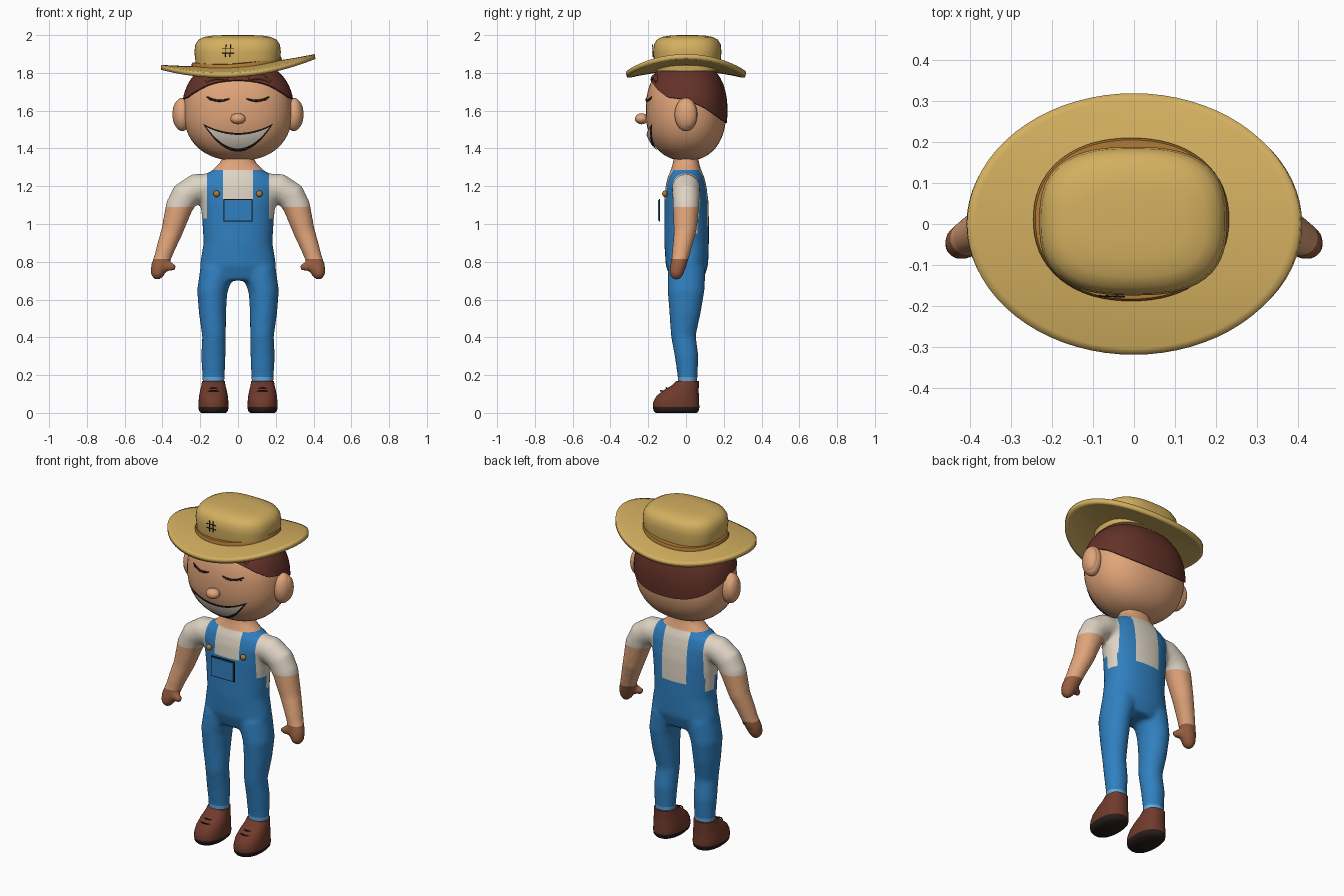
import bpy, bmesh
from math import sin, cos, pi, radians
from mathutils import Vector

cube = bpy.data.objects.get("Cube")
if cube:
    bpy.data.objects.remove(cube)


def material(name, r, g, b):
    lin = [((c / 255 + 0.055) / 1.055) ** 2.4 for c in (r, g, b)] + [1]
    m = bpy.data.materials.new(name)
    m.use_nodes = True
    m.diffuse_color = lin
    m.node_tree.nodes["Principled BSDF"].inputs["Base Color"].default_value = lin
    return m


BLUE = material("denim_blue", 48, 128, 192)
CREAM = material("cream", 222, 212, 196)
SKIN = material("skin", 224, 164, 122)
HAIR = material("hair_brown", 100, 50, 40)
GLOVE = material("glove_brown", 150, 94, 64)
SHOE = material("shoe_brown", 112, 58, 44)
STRAW = material("straw", 212, 176, 96)
BAND = material("band_ochre", 176, 122, 52)
DARK = material("dark", 40, 30, 27)
CUFF = material("cuff_light_blue", 98, 170, 222)


def make(name, verts, faces, mats, rule=None):
    """Mesh object with smooth shading, sharp creases and an optional colour rule."""
    me = bpy.data.meshes.new(name)
    me.from_pydata(verts, [], faces)
    bm = bmesh.new()
    bm.from_mesh(me)
    bmesh.ops.recalc_face_normals(bm, faces=bm.faces)
    for f in bm.faces:
        f.smooth = True
        if rule:
            f.material_index = rule(f.calc_center_median())
    bm.to_mesh(me)
    bm.free()
    me.set_sharp_from_angle(angle=radians(50))
    for m in mats:
        me.materials.append(m)
    ob = bpy.data.objects.new(name, me)
    bpy.context.collection.objects.link(ob)
    return ob


def loft(rows, s=1, e=2.0, n=40):
    """Closed tube through rows of (x, y, z, radius across, radius in y)."""
    verts, faces = [], []
    for i, (x, y, z, ru, rv) in enumerate(rows):
        a, b = rows[max(i - 1, 0)], rows[min(i + 1, len(rows) - 1)]
        t = Vector((b[0] - a[0], 0, b[2] - a[2])).normalized()
        for k in range(n):
            c, d = cos(2 * pi * k / n), sin(2 * pi * k / n)
            q = (abs(c) ** e + abs(d) ** e) ** (-1 / e)
            verts.append((s * (x + t.z * ru * c * q), y + rv * d * q, z - t.x * ru * c * q))
    for i in range(len(rows) - 1):
        for k in range(n):
            j = (k + 1) % n
            faces.append((i * n + k, i * n + j, i * n + n + j, i * n + n + k))
    faces += [tuple(range(n)), tuple(range(len(verts) - n, len(verts)))]
    return verts, faces


def ellipsoid(name, centre, radii, mat, p=2.0):
    bm = bmesh.new()
    bmesh.ops.create_uvsphere(bm, u_segments=48, v_segments=32, radius=1)
    verts = []
    for v in bm.verts:
        q = sum(abs(c) ** p for c in v.co) ** (-1 / p)
        verts.append([o + c * q * r for o, c, r in zip(centre, v.co, radii)])
    faces = [[v.index for v in f.verts] for f in bm.faces]
    bm.free()
    return make(name, verts, faces, [mat])


def stroke(name, points, r, mat):
    """Round line with tapered ends."""
    cu = bpy.data.curves.new(name, "CURVE")
    cu.dimensions = "3D"
    cu.bevel_depth, cu.bevel_resolution, cu.use_fill_caps = r, 2, True
    sp = cu.splines.new("BEZIER")
    sp.bezier_points.add(len(points) - 1)
    for i, (bp, co) in enumerate(zip(sp.bezier_points, points)):
        bp.co = co
        bp.handle_left_type = bp.handle_right_type = "AUTO"
        bp.radius = 0.55 if i in (0, len(points) - 1) else 1
    cu.materials.append(mat)
    bpy.context.collection.objects.link(bpy.data.objects.new(name, cu))


def box(name, x0, x1, y0, y1, z0, z1, mat):
    v = [(x, y, z) for x in (x0, x1) for y in (y0, y1) for z in (z0, z1)]
    f = [(0, 1, 3, 2), (4, 5, 7, 6), (0, 1, 5, 4), (2, 3, 7, 6), (0, 2, 6, 4), (1, 3, 7, 5)]
    return make(name, v, f, [mat])


# Body: torso, limbs and thumbs fused into one skin
torso = [(0, .005, .70, .16, .085), (0, .005, .78, .202, .112), (0, .003, .9, .182, .118),
         (0, .003, 1.03, .19, .118), (0, .002, 1.12, .2, .117), (0, 0, 1.2, .212, .108),
         (0, 0, 1.25, .19, .096), (0, 0, 1.285, .135, .08), (0, 0, 1.33, .09, .068), (0, 0, 1.4, .08, .06)]
leg = [(.11, .004, .76, .09, .1), (.137, 0, .64, .08, .097), (.135, -.005, .53, .072, .083),
       (.127, -.014, .41, .063, .066), (.13, .003, .3, .064, .063), (.13, .008, .2, .06, .053),
       (.13, .008, .14, .056, .05)]
arm = [(.12, 0, 1.2, .07, .07), (.22, 0, 1.19, .077, .075), (.28, 0, 1.15, .077, .072),
       (.312, 0, 1.09, .072, .07), (.35, -.005, .96, .057, .06), (.38, -.02, .88, .05, .052),
       (.4, -.03, .82, .045, .046), (.418, -.043, .77, .045, .043), (.428, -.05, .73, .036, .036),
       (.43, -.05, .707, .018, .02)]
thumb = [(.41, -.045, .79, .028, .026), (.36, -.06, .773, .024, .024), (.325, -.066, .772, .015, .015)]
verts, faces = [], []
for rows, s, e in [(torso, 1, 2.2)] + [(r, s, 2) for r in (leg, arm, thumb) for s in (1, -1)]:
    v, f = loft(rows, s, e)
    faces += [tuple(i + len(verts) for i in g) for g in f]
    verts += v
raw = make("body_raw", verts, faces, [BLUE])
rm = raw.modifiers.new("fuse", "REMESH")
rm.mode, rm.voxel_size = "VOXEL", 0.012
sm = raw.modifiers.new("soften", "SMOOTH")
sm.factor, sm.iterations = 0.5, 6
fused = bpy.data.meshes.new_from_object(raw.evaluated_get(bpy.context.evaluated_depsgraph_get()))
bpy.data.objects.remove(raw)


def clothing(c):
    x, y, z = abs(c.x), c.y, c.z
    if z > 1.285:
        return 2
    if x > .225 and z > .65:
        return 1 if z > 1.09 else 2 if z > .815 else 3
    if z < .19:
        return 4
    if x > .165:
        return 1 if z > (.95 if 0 < y < .06 else 1.03) else 0
    if x > .08:
        return 0
    return 1 if z > (1.13 if y < 0 else .99) else 0


# Clean cut lines along the garment borders
bm = bmesh.new()
bm.from_mesh(fused)
cuts = [(0, x * s) for x in (.08, .165, .225) for s in (1, -1)] + [(1, 0), (1, .06)]
cuts += [(2, z) for z in (.19, .815, .95, .99, 1.03, 1.09, 1.13, 1.285)]
for axis, d in cuts:
    no = Vector((0, 0, 0))
    no[axis] = 1
    bmesh.ops.bisect_plane(bm, geom=bm.verts[:] + bm.edges[:] + bm.faces[:], dist=1e-5,
                           plane_co=no * d, plane_no=no)
bm.verts.index_update()
make("body", [v.co[:] for v in bm.verts], [[v.index for v in f.verts] for f in bm.faces],
     [BLUE, CREAM, SKIN, GLOVE, CUFF], clothing)
bm.free()

# Chest pocket and strap buttons
box("pocket_edge", -.077, .077, -.143, -.137, 1.013, 1.132, DARK)
box("pocket", -.071, .071, -.147, -.139, 1.019, 1.126, BLUE)
for side, s in (("left", 1), ("right", -1)):
    ellipsoid(side + "_button", (s * .113, -.112, 1.16), (.017, .014, .017), BAND)

# Shoes
shoe = [(.13, -.052, 0, .066, .11), (.13, -.052, .012, .077, .12), (.13, -.052, .03, .08, .123),
        (.13, -.052, .06, .079, .121), (.13, -.044, .09, .076, .112), (.13, -.026, .12, .07, .093),
        (.13, -.004, .145, .064, .072), (.13, .008, .168, .06, .06)]
for side, s in (("left", 1), ("right", -1)):
    make(side + "_shoe", *loft(shoe, s, 2.3), [SHOE, DARK], lambda c: int(c.z < .021))
    for k in (0, 1):
        stroke(side + "_lace", [(s * .095, -.115 + k * .03, .112 + k * .014),
                                (s * .13, -.135 + k * .03, .118 + k * .014),
                                (s * .165, -.115 + k * .03, .112 + k * .014)], .004, DARK)

# Head, nose and ears
P, HEAD_Z, HEAD_R = 2.3, 1.6, (.287, .213, .265)
ellipsoid("head", (0, 0, HEAD_Z), HEAD_R, SKIN, P)
ellipsoid("nose", (0, -.235, 1.557), (.04, .035, .029), SKIN)
for side, s in (("left", 1), ("right", -1)):
    ellipsoid(side + "_ear", (s * .295, 0, 1.58), (.05, .06, .088), SKIN)
    ellipsoid(side + "_ear_rim", (s * .312, .008, 1.58), (.035, .05, .075), SKIN)


def on_face(x, z, off):
    q = 1 - abs(x / HEAD_R[0]) ** P - abs((z - HEAD_Z) / HEAD_R[2]) ** P
    return (x, -HEAD_R[1] * max(q, 0.01) ** (1 / P) - off, z)


# Hair cap ending at a swept hairline
HAIRLINE = [(-.3, 1.85), (-.19, 1.765), (-.15, 1.71), (-.1, 1.672), (0, 1.66), (.1, 1.615), (.3, 1.475)]


def hairline(y):
    for (a, p), (b, q) in zip(HAIRLINE, HAIRLINE[1:]):
        if y <= b:
            return p + (q - p) * (y - a) / (b - a)


def scalp(t, a, k):
    d = (sin(t) * cos(a), sin(t) * sin(a), cos(t))
    q = k * sum(abs(c) ** P for c in d) ** (-1 / P)
    return (d[0] * q * HEAD_R[0], d[1] * q * HEAD_R[1], HEAD_Z + d[2] * q * HEAD_R[2])


N, M = 72, 14
verts = []
for k in range(N):
    a, t = 2 * pi * k / N, .2
    while t < 2.5 and scalp(t, a, 1.03)[2] > hairline(scalp(t, a, 1.03)[1]):
        t += .004
    verts += [scalp(.05 + (t - .05) * i / M, a, 1.03) for i in range(M + 1)] + [scalp(t, a, .98)]
W = M + 2
faces = [(k * W + i, k * W + i + 1, (k + 1) % N * W + i + 1, (k + 1) % N * W + i)
         for k in range(N) for i in range(W - 1)] + [tuple(k * W for k in range(N))]
make("hair", verts, faces, [HAIR])

# Brows and closed eyes
for side, s in (("left", 1), ("right", -1)):
    stroke(side + "_brow", [on_face(s * x, z, .004) for x, z in
                            ((.055, 1.765), (.09, 1.775), (.13, 1.772), (.17, 1.75))], .017, HAIR)
    stroke(side + "_eye", [on_face(s * x, z, .003) for x, z in
                           ((.045, 1.663), (.08, 1.654), (.12, 1.655), (.165, 1.673))], .006, DARK)
    stroke(side + "_lash", [on_face(s * x, z, .003) for x, z in ((.125, 1.656), (.158, 1.658))], .004, DARK)


def smile(name, half, top, bottom, corner, off, mat):
    """Crescent plate that follows the face."""
    nx, nz = 32, 6
    verts = []
    for i in range(nx + 1):
        u = 2 * i / nx - 1
        lo, hi = bottom + (corner - bottom) * u * u, top + (corner - top) * u * u
        verts += [on_face(u * half, lo + (hi - lo) * j / nz, off) for j in range(nz + 1)]
    w = nz + 1
    make(name, verts, [(i * w + j, i * w + w + j, i * w + w + j + 1, i * w + j + 1)
                       for i in range(nx) for j in range(nz)], [mat])


smile("mouth", .185, 1.482, 1.383, 1.53, .009, DARK)
smile("teeth", .168, 1.472, 1.4, 1.514, .014, CREAM)


# Straw hat: curled brim, band and crown
def bend(x, y):
    return .07 * x + .17 * x * x - .4 * y * y


N, M = 72, 10
verts = []
for k in range(N):
    for i in range(M + 1):
        r = .5 + .5 * i / M
        x, y = .408 * r * cos(2 * pi * k / N), .316 * r * sin(2 * pi * k / N)
        verts.append((x, y, 1.83 + bend(x, y)))
W = M + 1
brim = make("hat_brim", verts, [(k * W + i, k * W + i + 1, (k + 1) % N * W + i + 1, (k + 1) % N * W + i)
                                for k in range(N) for i in range(M)], [STRAW])
sol = brim.modifiers.new("thickness", "SOLIDIFY")
sol.thickness, sol.offset = .026, 0

v, f = loft([(-.007, .011, z, rx, rx - .04) for z, rx in ((-.01, .236), (.02, .239), (.032, .234))], 1, 2.2, 64)
make("hat_band", [(x, y, 1.83 + z + bend(x, y)) for x, y, z in v], f, [BAND])
crown = [(-.002, .007, 1.81, .218, .172), (-.002, .007, 1.86, .223, .176), (-.002, .007, 1.91, .229, .181),
         (-.002, .007, 1.95, .224, .177), (-.002, .007, 1.975, .207, .162), (-.002, .007, 1.99, .178, .135),
         (-.002, .007, 1.998, .13, .09), (-.002, .007, 2, .06, .04)]
make("hat_crown", *loft(crown, 1, 2.7, 64), [STRAW])

# Mending stitches on the crown
for d in (-.012, .012):
    stroke("stitch_upright", [(-.054 + d, -.174, 1.885), (-.052 + d, -.177, 1.95)], .004, DARK)
    stroke("stitch_across", [(-.085, -.176, 1.918 + d), (-.022, -.177, 1.918 + d)], .004, DARK)
